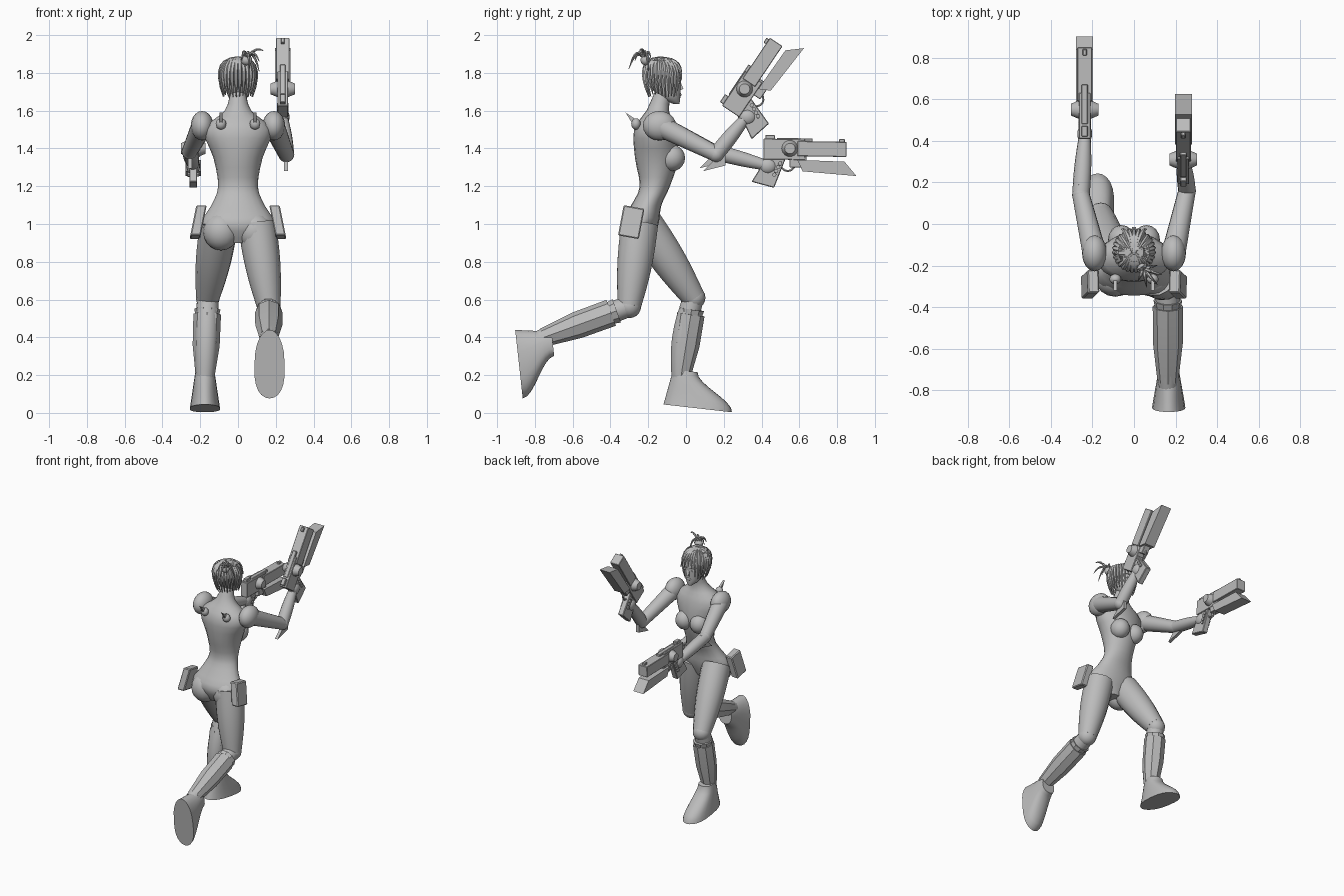
import bpy, bmesh, math, random
from math import sin, cos, pi, radians
from mathutils import Vector

random.seed(4)
if "Cube" in bpy.data.objects:
    bpy.data.objects.remove(bpy.data.objects["Cube"])

grey = (0.5, 0.5, 0.5, 1)
clay = bpy.data.materials.new("plain_grey")
clay.use_nodes = True
clay.diffuse_color = grey
clay.node_tree.nodes["Principled BSDF"].inputs["Base Color"].default_value = grey


def finish(name, bm, smooth_angle):
    bmesh.ops.recalc_face_normals(bm, faces=bm.faces)
    mesh = bpy.data.meshes.new(name)
    bm.to_mesh(mesh)
    bm.free()
    part = bpy.data.objects.new(name, mesh)
    bpy.context.collection.objects.link(part)
    mesh.materials.append(clay)
    if smooth_angle:
        bpy.ops.object.select_all(action='DESELECT')
        part.select_set(True)
        bpy.context.view_layer.objects.active = part
        bpy.ops.object.shade_smooth_by_angle(angle=radians(smooth_angle))


def loft(name, rings, smooth_angle=40):
    """Skin a row of closed sections and cap both ends."""
    bm = bmesh.new()
    rows = [[bm.verts.new(point) for point in ring] for ring in rings]
    for low, high in zip(rows, rows[1:]):
        for i in range(len(low)):
            bm.faces.new((low[i - 1], low[i], high[i], high[i - 1]))
    bm.faces.new(rows[0])
    bm.faces.new(rows[-1])
    finish(name, bm, smooth_angle)


def ellipse(centre, along, across, sides):
    angles = [2 * pi * i / sides for i in range(sides)]
    return [centre + along * cos(a) + across * sin(a) for a in angles]


def stack(name, levels, sides=20, steps=3):
    """Level ellipses (z, y centre, depth, width), smoothly blended."""
    keys = [Vector(level) for level in levels]
    keys = [keys[0]] + keys + [keys[-1]]
    rows = []
    for a, b, c, d in zip(keys, keys[1:], keys[2:], keys[3:]):
        for i in range(steps):
            t = i / steps
            rows.append(b + (c - a) * t / 2 + (a - b * 2.5 + c * 2 - d / 2) * t * t
                        + (b * 3 - c * 3 + d - a) * t ** 3 / 2)
    rows.append(keys[-1])
    loft(name, [ellipse(Vector((0, y, z)), Vector((width, 0, 0)), Vector((0, depth, 0)), sides)
                for z, y, depth, width in rows])


def tube(name, path, radii, sides=14, smooth_angle=40):
    """Round sections held square to a path."""
    rings = []
    for i, point in enumerate(path):
        ahead = (path[min(i + 1, len(path) - 1)] - path[max(i - 1, 0)]).normalized()
        guide = Vector((1, 0, 0)) if abs(ahead.x) < 0.8 else Vector((0, 1, 0))
        across = (guide - ahead * guide.dot(ahead)).normalized()
        rings.append(ellipse(point, across * radii[i], ahead.cross(across) * radii[i], sides))
    loft(name, rings, smooth_angle)


def limb(name, start, end, thick, thin, bulge=0, sag=0, steps=8, **style):
    """Tapered limb, swelling and bowing backwards in the middle."""
    ts = [i / steps for i in range(steps + 1)]
    back = Vector((0, -sag, 0))
    tube(name, [start.lerp(end, t) + back * sin(pi * t) for t in ts],
         [thick + (thin - thick) * t + bulge * sin(pi * t) for t in ts], **style)


def strand(name, root, bend, tip, width, steps=7):
    """Curved lock of hair narrowing to a point."""
    ts = [i / steps for i in range(steps + 1)]
    tube(name, [root.lerp(bend, t).lerp(bend.lerp(tip, t), t) for t in ts],
         [width * (1.02 - t) ** 0.5 for t in ts], sides=6, smooth_angle=30)


def ball(name, centre, size, sides=16):
    bm = bmesh.new()
    bmesh.ops.create_uvsphere(bm, u_segments=sides, v_segments=sides // 2 + 2, radius=1)
    bmesh.ops.scale(bm, vec=size, verts=bm.verts)
    bmesh.ops.translate(bm, vec=centre, verts=bm.verts)
    finish(name, bm, 40)


def prism(name, outline, origin, width, turn=0, lean=0, bevel=0):
    """Side outline, turned about x, placed at origin and thickened sideways."""
    bm = bmesh.new()
    rows = []
    for half in (-width / 2, width / 2):
        rows.append([bm.verts.new(origin + Vector((half + lean * v, u * cos(turn) - v * sin(turn),
                                                   u * sin(turn) + v * cos(turn)))) for u, v in outline])
    for i in range(len(outline)):
        bm.faces.new((rows[0][i - 1], rows[0][i], rows[1][i], rows[1][i - 1]))
    bm.faces.new(rows[0])
    bm.faces.new(rows[1])
    if bevel:
        bmesh.ops.bevel(bm, geom=list(bm.edges), offset=bevel, segments=1, affect='EDGES')
    finish(name, bm, 0)


def boot(name, origin, turn, sides=24, layers=8):
    """Rounded sole whose toe draws back to the ankle as it rises."""
    rings = []
    for layer in range(layers + 1):
        t = layer / layers
        height = 0.19 * t
        toe = 0.235 - 0.205 * t * t * (3 - 2 * t)
        heel = 0.03 * t - 0.13
        ring = []
        for i in range(sides):
            a = 2 * pi * i / sides
            u = (heel + toe) / 2 + (toe - heel) / 2 * math.copysign(abs(cos(a)) ** 0.75, cos(a))
            side = (0.08 - 0.03 * t) * sin(a) * (1 + 0.1 * cos(a))
            ring.append(origin + Vector((side, u * cos(turn) - height * sin(turn),
                                         u * sin(turn) + height * cos(turn))))
        rings.append(ring)
    loft(name, rings)


def gun(side, origin, turn):
    """Heavy pistol with a blade under the barrel, and the hand holding it."""
    def spot(x, u, v):
        return origin + Vector((x, u * cos(turn) - v * sin(turn), u * sin(turn) + v * cos(turn)))

    def slab(part, rear, front, bottom, top, width, slope=0):
        outline = [(rear, bottom), (front, bottom - slope), (front, top - slope), (rear, top)]
        prism(side + "_gun_" + part, outline, origin, width, turn, bevel=0.003)

    slab("barrel", 0.04, 0.3, -0.04, 0.04, 0.072)
    slab("frame", -0.14, 0.08, -0.06, 0.05, 0.055)
    slab("hammer", -0.13, -0.08, 0, 0.07, 0.03)
    slab("rail", -0.07, 0.12, 0.03, 0.055, 0.03)
    slab("sight", 0.26, 0.29, 0.03, 0.055, 0.02)
    slab("blade_mount", 0, 0.09, -0.1, -0.03, 0.05)
    prism(side + "_gun_blade", [(0.04, -0.06), (0.29, -0.065), (0.355, -0.14), (0.07, -0.12)],
          origin, 0.082, turn)
    prism(side + "_gun_grip", [(-0.11, -0.03), (-0.02, -0.05), (-0.08, -0.21), (-0.2, -0.18)],
          origin, 0.042, turn, bevel=0.004)

    # Drum across the frame, and trigger guard
    limb(side + "_gun_drum", spot(-0.066, 0, 0), spot(0.066, 0, 0), 0.028, 0.028, bulge=0.02,
         smooth_angle=25)
    arc = [pi * (1 + i / 8) for i in range(9)]
    tube(side + "_gun_trigger_guard", [spot(0, 0.045 * cos(a) - 0.01, 0.06 * sin(a) - 0.06) for a in arc],
         [0.006] * len(arc), sides=6)

    # Hand
    ball(side + "_palm", spot(0, -0.115, -0.095), (0.036, 0.05, 0.045))
    for i in range(4):
        drop = 0.02 * i
        knuckle = spot(-0.03, -0.05 - drop / 2, -0.08 - drop)
        limb(side + "_finger", knuckle, knuckle + Vector((0.06, 0, 0)), 0.012, 0.011, steps=3, sides=8)
    return spot(0, -0.13, -0.09)


# Torso and neck
stack("torso", [(0.9, -0.24, 0.06, 0.07), (1, -0.245, 0.1, 0.19), (1.1, -0.21, 0.08, 0.14),
                (1.2, -0.165, 0.08, 0.105), (1.35, -0.155, 0.115, 0.13), (1.5, -0.165, 0.11, 0.18),
                (1.6, -0.15, 0.06, 0.07), (1.7, -0.12, 0.045, 0.04)])

# Posed joints of each side, then the shared parts
poses = {
    "left": (1, Vector((0.255, 0.16, 1.37)), Vector((0.1, -0.245, 1)),
             Vector((0.163, -0.3, 0.565)), Vector((0.163, -0.78, 0.39))),
    "right": (-1, Vector((-0.255, 0.14, 1.385)), Vector((-0.1, -0.22, 1)),
              Vector((-0.16, 0.04, 0.61)), Vector((-0.175, -0.03, 0.17))),
}
wrists = {"left": gun("left", Vector((0.237, 0.31, 1.715)), radians(56)),
          "right": gun("right", Vector((-0.237, 0.55, 1.4)), radians(-1))}
for side, (s, elbow, hip, knee, ankle) in poses.items():
    # Chest, hips and back
    ball(side + "_bust", (s * 0.06, -0.075, 1.35), (0.065, 0.07, 0.07))
    ball(side + "_buttock", (s * 0.09, -0.265, 0.96), (0.095, 0.085, 0.1))
    ball(side + "_back_socket", (s * 0.09, -0.265, 1.53), (0.028, 0.025, 0.03))
    prism(side + "_back_fin", [(0, -0.02), (-0.05, 0.06), (0.01, 0.02)],
          Vector((s * 0.09, -0.27, 1.53)), 0.015)
    prism(side + "_hip_pouch", [(-0.04, 0.1), (0.07, 0.08), (0.04, -0.08), (-0.07, -0.06)],
          Vector((s * 0.213, -0.29, 1)), 0.055, lean=-0.2 * s, bevel=0.006)

    # Arm, shoulder plate and elbow blade
    shoulder = Vector((s * 0.19, -0.14, 1.52))
    ball(side + "_shoulder_plate", shoulder, (0.06, 0.088, 0.078))
    limb(side + "_upper_arm", shoulder, elbow, 0.058, 0.042)
    ball(side + "_elbow", elbow, [0.043] * 3)
    limb(side + "_forearm", elbow, wrists[side], 0.042, 0.029, bulge=0.005)
    prism(side + "_elbow_blade", [(0.05, 0.03), (-0.07, -0.09), (0.05, -0.06)], elbow, 0.022)

    # Leg with faceted shin armour
    limb(side + "_thigh", hip, knee, 0.1, 0.063, bulge=0.012)
    ball(side + "_knee", knee, [0.063] * 3)
    limb(side + "_calf", knee, ankle, 0.056, 0.046, bulge=0.01, sag=0.02 if s < 0 else 0)
    limb(side + "_shin_armour", knee.lerp(ankle, 0.2), knee.lerp(ankle, 0.95), 0.073, 0.05,
         bulge=0.01, steps=2, sides=8, smooth_angle=20)
    limb(side + "_knee_cuff", knee.lerp(ankle, 0.14), knee.lerp(ankle, 0.22), 0.069, 0.062,
         steps=1, sides=10, smooth_angle=20)

    # Face details
    ball(side + "_eye", (s * 0.03, -0.04, 1.75), (0.015, 0.009, 0.008))
    strand(side + "_brow", Vector((s * 0.012, -0.027, 1.77)), Vector((s * 0.035, -0.03, 1.78)),
           Vector((s * 0.055, -0.05, 1.77)), 0.005)

boot("right_boot", Vector((-0.175, 0.01, 0.03)), radians(-6.5))
boot("left_boot", Vector((0.167, -0.89, 0.31)), radians(-83.7))

# Head and face
stack("head", [(1.635, -0.05, 0.015, 0.015), (1.67, -0.085, 0.055, 0.05), (1.74, -0.11, 0.083, 0.07),
               (1.81, -0.12, 0.09, 0.076), (1.87, -0.13, 0.05, 0.045)])
prism("nose", [(0, 0.03), (0.02, -0.02), (0, -0.03)], Vector((0, -0.034, 1.735)), 0.018)
ball("lips", (0, -0.033, 1.685), (0.02, 0.009, 0.009))

# Hair: cap, locks hanging all round except the face, and a fringe
ball("hair_cap", (0, -0.135, 1.805), (0.083, 0.085, 0.072))
crown = Vector((0, -0.135, 1.87))
locks = 24
for i in range(locks):
    a = radians(30 + 300 * i / (locks - 1))
    out = Vector((sin(a), cos(a), 0))
    tip = crown + out * 0.078 + Vector((0, 0.015, random.uniform(-0.2, -0.18)))
    strand("hair_lock", crown + out * 0.01, crown + out * 0.135, tip, 0.018)
for i in range(-2, 3):
    tip = Vector((0.03 * i, -0.025, 1.78 - 0.01 * abs(i)))
    strand("fringe", crown, Vector((0.02 * i, -0.02, 1.88)), tip, 0.016)

# Tied tuft with spikes arching out of it
knot = Vector((0.045, -0.215, 1.868))
ball("hair_knot", knot, (0.03, 0.026, 0.028))
spikes = 7
for i in range(spikes):
    a = 2 * pi * i / spikes
    out = Vector((0.03 + 0.06 * cos(a), 0.06 * sin(a) - 0.03, 0))
    rise = Vector((0, 0, 0.08))
    strand("tuft_spike", knot, knot + out * 0.5 + rise, knot + out + rise * random.uniform(-0.9, 0.8), 0.011)
